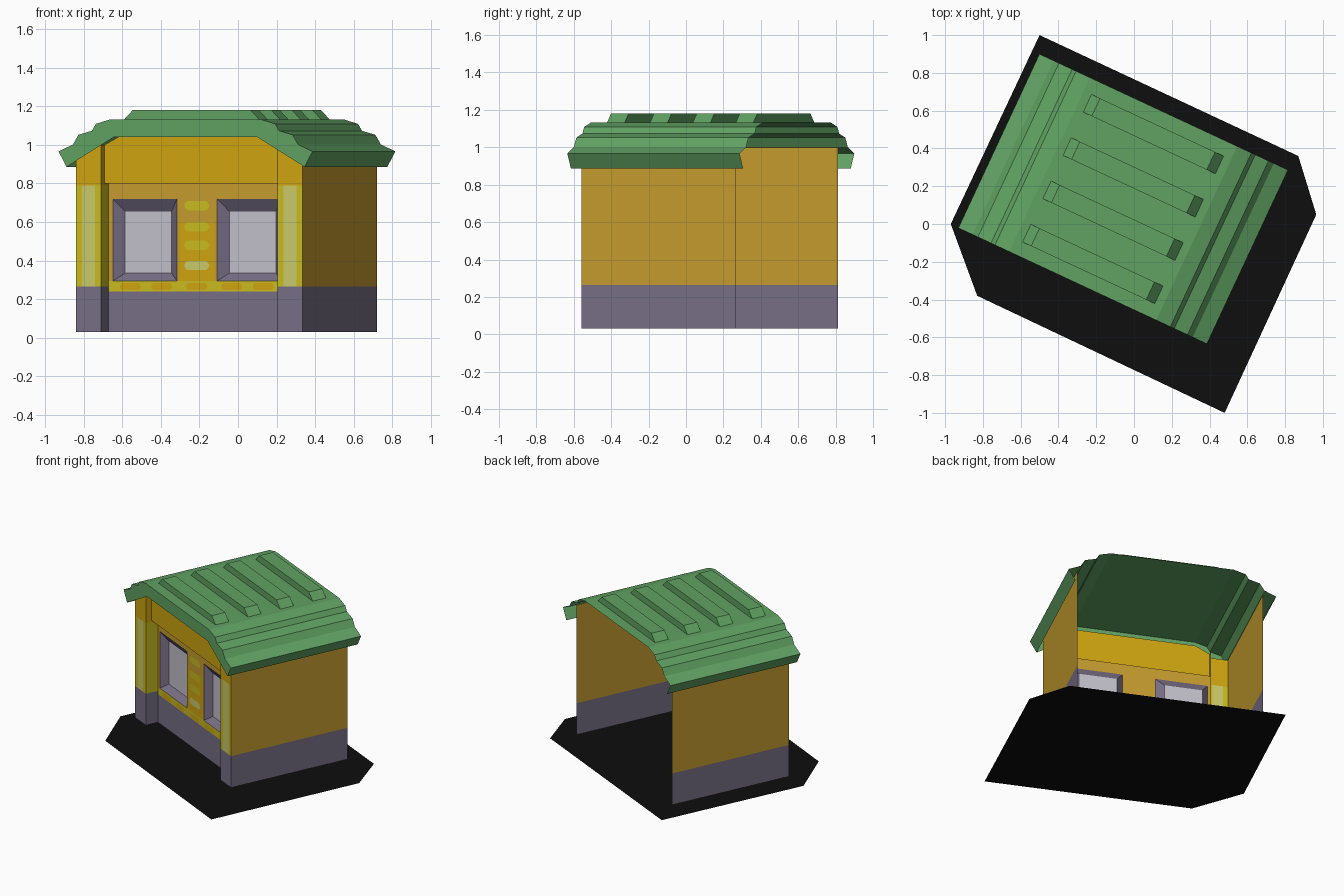
import bpy, bmesh, math
from mathutils import Matrix

if "Cube" in bpy.data.objects:
    bpy.data.objects.remove(bpy.data.objects["Cube"])

# local frame: s = along the front, v = depth, z = up; the hut is turned 25 degrees
PLACE = Matrix.Rotation(math.radians(-25), 4, 'Z') @ Matrix.Translation((-0.108, 0, 0))


def material(name, r, g, b):
    lin = lambda c: (c / 255 / 12.92) if c < 11 else ((c / 255 + 0.055) / 1.055) ** 2.4
    m = bpy.data.materials.new(name)
    m.diffuse_color = (lin(r), lin(g), lin(b), 1)
    m.use_nodes = True
    m.node_tree.nodes["Principled BSDF"].inputs["Base Color"].default_value = m.diffuse_color
    return m


GREEN = material("roof_green", 97, 162, 99)
ORANGE = material("wall_orange", 198, 156, 46)
GOLD = material("gold", 208, 166, 16)
YELLOW = material("yellow", 202, 188, 32)
PALE = material("pale_yellow", 203, 203, 108)
STONE = material("stone_purple", 120, 111, 134)
GLASS = material("glass_grey", 195, 193, 204)
BLACK = material("ground_black", 14, 14, 14)


def build(name, faces, place=PLACE):
    """faces: list of (points, material)"""
    mats = list(dict.fromkeys(m for _, m in faces))
    bm = bmesh.new()
    for pts, m in faces:
        f = bm.faces.new([bm.verts.new(p) for p in pts])
        f.material_index = mats.index(m)
    bmesh.ops.remove_doubles(bm, verts=bm.verts, dist=0.0005)
    me = bpy.data.meshes.new(name)
    bm.to_mesh(me)
    bm.free()
    for m in mats:
        me.materials.append(m)
    ob = bpy.data.objects.new(name, me)
    ob.matrix_world = place
    bpy.context.collection.objects.link(ob)
    return ob


def front(s0, s1, z0, z1, v):
    return [(s0, v, z0), (s1, v, z0), (s1, v, z1), (s0, v, z1)]


def side(s, v0, v1, z0, z1, right):
    p = [(s, v0, z0), (s, v1, z0), (s, v1, z1), (s, v0, z1)]
    return p if right else p[::-1]


def flat(s0, s1, v0, v1, z):
    return [(s0, v0, z), (s1, v0, z), (s1, v1, z), (s0, v1, z)]


# ground plate
build("ground_plate", [([(x, y, 0) for x, y in (
    (-0.5, 1.0), (-0.97, 0.0), (-0.83, -0.38), (0.48, -1.0), (0.965, 0.05), (0.87, 0.36))], BLACK)],
    Matrix.Identity(4))

# roof: stepped profile swept in depth, with a front fascia and open back
VF, VB = -0.412, 0.604
half = [(0.68, 0.886), (0.726, 0.966), (0.643, 1.002), (0.612, 1.052), (0.535, 1.073),
        (0.512, 1.109), (0.43, 1.132)]
prof = half + [(-s, z) for s, z in reversed(half)]
roof = [([(a[0], VF, a[1]), (a[0], VB, a[1]), (b[0], VB, b[1]), (b[0], VF, b[1])], GREEN)
        for a, b in zip(prof, prof[1:])]
rim = prof + [(-0.41, 1.04), (0.41, 1.04)]
roof.append(([(s, VF, z) for s, z in reversed(rim)], GREEN))
ob = build("roof", roof)
bm = bmesh.new()
bm.from_mesh(ob.data)
bmesh.ops.recalc_face_normals(bm, faces=bm.faces)
if max(bm.faces, key=lambda f: f.calc_center_median().z).normal.z < 0:
    bmesh.ops.reverse_faces(bm, faces=bm.faces)
bm.to_mesh(ob.data)
bm.free()

# four raised roof ribs with sloped ends
for i in range(4):
    v0 = -0.336 + 0.253 * i
    v1, a, b, z0, z1 = v0 + 0.104, 0.386, 0.336, 1.132, 1.181
    tri = [(-a, z0), (a, z0), (b, z1), (-b, z1)]
    build(f"roof_rib_{i + 1}", [
        ([(s, v0, z) for s, z in tri], GREEN),
        ([(s, v1, z) for s, z in reversed(tri)], GREEN),
        (flat(-b, b, v0, v1, z1), GREEN),
        ([(a, v0, z0), (a, v1, z0), (b, v1, z1), (b, v0, z1)], GREEN),
        ([(-b, v0, z1), (-b, v1, z1), (-a, v1, z0), (-a, v0, z0)], GREEN)])

# side walls and front pillars
W, P = 0.648, 0.505            # outer wall, pillar inner edge
V_PIL, V_BEAM, V_WALL, V_BACK = -0.366, -0.32, -0.271, 0.544
Z0, ZB, ZG, ZT = 0.03, 0.265, 0.79, 0.998
for sgn, label in ((-1, "left"), (1, "right")):
    build(label + "_side_wall", [
        (side(sgn * W, V_PIL, V_BACK, Z0, ZB, sgn > 0), STONE),
        (side(sgn * W, V_PIL, V_BACK, ZB, ZT, sgn > 0), ORANGE)])
    lo, hi = sorted((sgn * W, sgn * P))
    c0, c1 = lo + 0.035, hi - 0.035
    build(label + "_pillar", [
        (front(lo, hi, Z0, ZB, V_PIL), STONE),
        (front(lo, c0, ZB, ZG, V_PIL), YELLOW),
        (front(c0, c1, ZB, ZG, V_PIL), PALE),
        (front(c1, hi, ZB, ZG, V_PIL), YELLOW),
        (front(lo, hi, ZG, ZT, V_PIL), GOLD),
        (side(sgn * P, V_PIL, V_WALL, Z0, ZB, sgn < 0), STONE),
        (side(sgn * P, V_PIL, V_WALL, ZB, ZG, sgn < 0), YELLOW),
        (side(sgn * P, V_PIL, V_WALL, ZG, ZT, sgn < 0), GOLD)])

# beam over the windows
build("front_beam", [
    ([(s, V_BEAM, z) for s, z in ((-P, 0.8), (P, 0.8), (P, 1.0), (0.41, 1.05), (-0.41, 1.05), (-P, 1.0))], GOLD),
    (flat(-P, P, V_BEAM, V_WALL, 0.8)[::-1], GOLD)])

# recessed front wall as a grid with two window openings
ss = [-P, -0.481, -0.115, 0.115, 0.481, P]
zs = [Z0, 0.24, 0.295, 0.72, 0.8]
wall = []
for j in range(4):
    for i in range(5):
        if j == 2 and i in (1, 3):
            continue
        m = (STONE, YELLOW, ORANGE, ORANGE)[j]
        wall.append((front(ss[i], ss[i + 1], zs[j], zs[j + 1], V_WALL), m))
build("front_wall", wall)

# windows: bevelled reveal and sunken glass
for label, s0, s1 in (("left", -0.481, -0.115), ("right", 0.115, 0.481)):
    o = front(s0, s1, 0.295, 0.72, V_WALL)
    n = front(s0 + 0.05, s1 - 0.05, 0.335, 0.655, V_WALL + 0.043)
    faces = [([o[k], o[(k + 1) % 4], n[(k + 1) % 4], n[k]], STONE) for k in range(4)]
    build(label + "_window", faces + [(n, GLASS)])


# painted ornaments on the front wall: rounded thin plates
def pill(name, s, z, w, h, m, off=0.004):
    pts = []
    for k in range(12):
        a = math.radians(15 + 30 * k)
        pts.append((s + math.copysign(w - h, math.cos(a)) + h * math.cos(a),
                    V_WALL - off, z + h * math.sin(a)))
    build(name, [(pts, m)])


build("centre_panel", [(front(-0.1, 0.1, 0.295, 0.6, V_WALL - 0.002), GOLD)])
for i, (z, m) in enumerate(((0.685, YELLOW), (0.575, YELLOW), (0.48, YELLOW), (0.375, PALE))):
    pill(f"centre_ornament_{i + 1}", 0, z, 0.07, 0.025, m)
for i, s in enumerate((-0.38, -0.2, 0, 0.2, 0.38)):
    pill(f"sill_ornament_{i + 1}", s, 0.266, 0.06, 0.018, GOLD)
